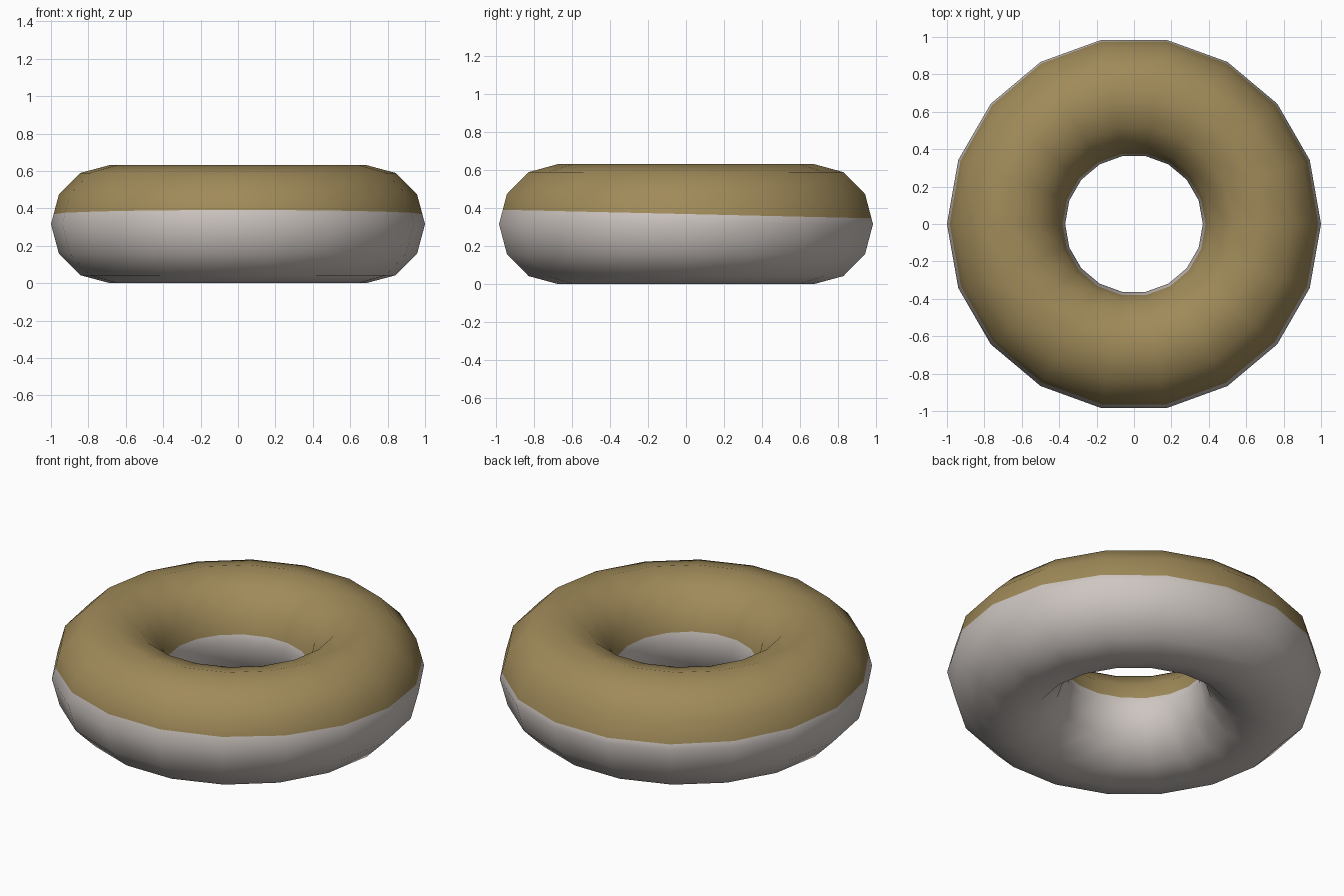
import bpy, bmesh
from mathutils import Vector

if "Cube" in bpy.data.objects:
    bpy.data.objects.remove(bpy.data.objects["Cube"])


def flat_material(name, rgb):
    mat = bpy.data.materials.new(name)
    mat.diffuse_color = (*rgb, 1.0)
    mat.use_nodes = True
    mat.node_tree.nodes["Principled BSDF"].inputs["Base Color"].default_value = mat.diffuse_color
    return mat


MAJOR, MINOR = 0.684, 0.316

# Ring body: 18 segments around, 12 across, resting on the ground
bpy.ops.mesh.primitive_torus_add(major_segments=18, minor_segments=12,
                                 major_radius=MAJOR, minor_radius=MINOR,
                                 location=(0, 0, 0))
ring = bpy.context.object
ring.name = "ring_cake"
mesh = ring.data
mesh.materials.clear()
mesh.materials.append(flat_material("pale grey dough", (0.61, 0.56, 0.53)))
mesh.materials.append(flat_material("tan glaze", (0.35, 0.255, 0.10)))

# Glaze line: a slightly tilted plane just above mid height
line_point = Vector((0, 0, 0.369))
line_normal = Vector((0, 0.023, 1)).normalized()

bm = bmesh.new()
bm.from_mesh(mesh)
bmesh.ops.translate(bm, verts=bm.verts, vec=(0, 0, MINOR))
bmesh.ops.bisect_plane(bm, geom=bm.verts[:] + bm.edges[:] + bm.faces[:],
                       dist=1e-5, plane_co=line_point, plane_no=line_normal)

# Everything above the line is glazed
for face in bm.faces:
    above = (face.calc_center_median() - line_point).dot(line_normal) > 0
    face.material_index = 1 if above else 0
    face.smooth = True
bm.to_mesh(mesh)
bm.free()
